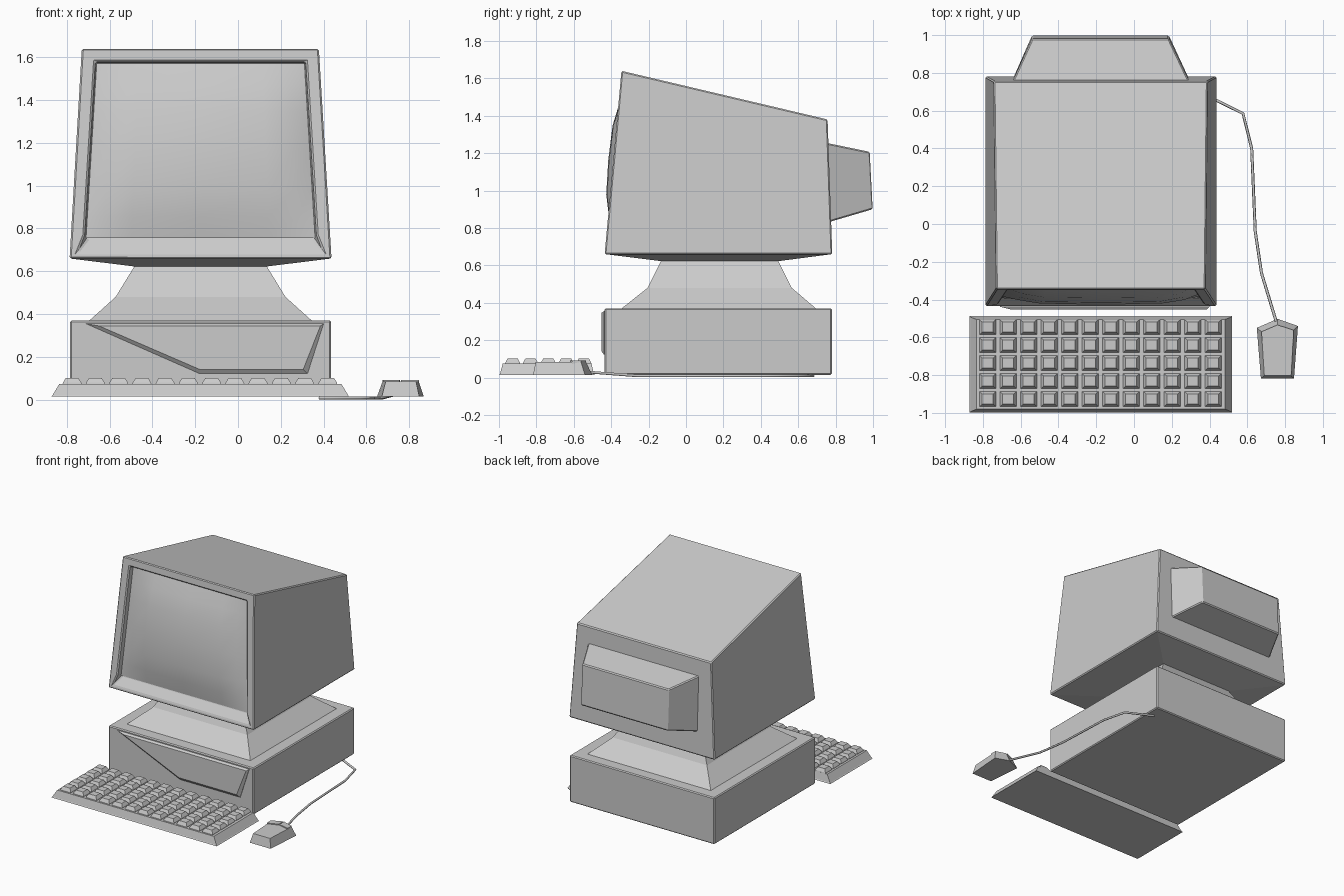
import bpy, bmesh

CX = -0.175  # centre line of the computer


def make(name, verts, faces, bevel=0.0, smooth=False):
    me = bpy.data.meshes.new(name)
    me.from_pydata(verts, [], faces)
    bm = bmesh.new()
    bm.from_mesh(me)
    bmesh.ops.recalc_face_normals(bm, faces=bm.faces)
    bm.to_mesh(me)
    bm.free()
    ob = bpy.data.objects.new(name, me)
    bpy.context.collection.objects.link(ob)
    if smooth:
        me.polygons.foreach_set("use_smooth", [True] * len(me.polygons))
    if bevel:
        m = ob.modifiers.new("bevel", "BEVEL")
        m.width, m.segments, m.limit_method = bevel, 1, "ANGLE"
    return ob


def loft(name, rings, bevel=0.0):
    """Skin equal-length rings of points and cap both ends."""
    n = len(rings[0])
    verts = [p for r in rings for p in r]
    faces = [list(range(n)), list(range(len(verts) - n, len(verts)))]
    for k in range(len(rings) - 1):
        for i in range(n):
            j = (i + 1) % n
            faces.append([k * n + i, k * n + j, (k + 1) * n + j, (k + 1) * n + i])
    return make(name, verts, faces, bevel)


def rect(x0, x1, y0, y1, z):
    return [(x0, y0, z), (x1, y0, z), (x1, y1, z), (x0, y1, z)]


def front(x, z, depth=0.0):
    """Point on the leaning monitor face."""
    return (x, -0.435 + 0.09 * (z - 0.66) / 0.98 + depth, z)


# Monitor shell with recessed, sill-bottomed opening
opening = [(-0.668, 1.58), (-0.718, 0.77), (-0.752, 0.685),
           (0.402, 0.685), (0.368, 0.77), (0.318, 1.58)]
floor = [(-0.66, 1.572), (-0.708, 0.77), (-0.70, 0.752),
         (0.35, 0.752), (0.358, 0.77), (0.31, 1.572)]
verts = [front(-0.73, 1.64), front(-0.787, 0.66), front(0.437, 0.66), front(0.378, 1.64),
         (-0.743, 0.757, 1.38), (-0.787, 0.782, 0.66), (0.437, 0.782, 0.66), (0.39, 0.757, 1.38)]
verts += rect(-0.48, 0.13, -0.13, 0.49, 0.622)
verts += [front(*p) for p in opening] + [front(*p, 0.045) for p in floor]
faces = [[0, 1, 5, 4], [3, 7, 6, 2], [0, 4, 7, 3], [4, 5, 6, 7],
         [1, 2, 9, 8], [2, 6, 10, 9], [6, 5, 11, 10], [5, 1, 8, 11], [8, 9, 10, 11],
         [0, 3, 17, 12], [0, 12, 13, 14, 1], [1, 14, 15, 2], [2, 15, 16, 17, 3],
         [18, 19, 20, 21, 22, 23]]
for i in range(6):
    j = (i + 1) % 6
    faces.append([12 + i, 12 + j, 18 + j, 18 + i])
make("monitor_shell", verts, faces, 0.007)

# Bulging glass screen
us = [-1, -0.85, -0.6, 0, 0.6, 0.85, 1]
vs = [-1, -0.75, -0.45, 0, 0.45, 0.75, 1]
hu = [0, 0.55, 0.93, 1, 0.93, 0.55, 0]
hv = [0, 0.48, 0.9, 1, 0.9, 0.48, 0]
verts, faces = [], []
for a, v in enumerate(vs):
    z = 1.163 + 0.408 * v
    half = 0.51 - 0.025 * v
    for b, u in enumerate(us):
        verts.append(front(CX + half * u, z, 0.035 - 0.062 * hu[b] * hv[a]))
for a in range(6):
    for b in range(6):
        k = a * 7 + b
        faces.append([k, k + 1, k + 8, k + 7])
glass = make("screen", verts, faces, smooth=True)

# Tube housing on the back
loft("rear_housing", [
    [(-0.645, 0.76, 0.83), (0.295, 0.76, 0.83), (0.295, 0.75, 1.255), (-0.645, 0.75, 1.255)],
    [(-0.54, 0.998, 0.90), (0.185, 0.998, 0.90), (0.185, 0.982, 1.207), (-0.54, 0.982, 1.207)],
], 0.007)

# Flared stand and desktop case
loft("stand", [rect(-0.70, 0.35, -0.35, 0.70, 0.365),
               rect(-0.572, 0.222, -0.205, 0.565, 0.48),
               rect(-0.48, 0.13, -0.13, 0.49, 0.63)])
loft("case", [rect(-0.785, 0.435, -0.435, 0.78, 0.015),
              rect(-0.785, 0.435, -0.435, 0.78, 0.37)], 0.007)

# Raised slanted panel on the case front
outer = [(-0.71, 0.355), (-0.18, 0.122), (0.325, 0.122), (0.40, 0.355)]
inner = [(-0.65, 0.345), (-0.18, 0.142), (0.305, 0.142), (0.385, 0.345)]
loft("front_panel", [[(x, -0.425, z) for x, z in outer],
                     [(x, -0.438, z) for x, z in outer],
                     [(x, -0.453, z) for x, z in inner]])

# Keyboard body and keys
loft("keyboard_body", [rect(-0.872, 0.52, -0.998, -0.488, 0.015),
                       rect(-0.866, 0.514, -0.994, -0.493, 0.022),
                       rect(-0.835, 0.483, -0.98, -0.505, 0.074)])
for r in range(5):
    for c in range(12):
        x, y = -0.775 + 0.1086 * c, -0.546 - 0.0952 * r
        loft(f"key_{r}_{c}", [rect(x - 0.045, x + 0.045, y - 0.041, y + 0.041, 0.07),
                              rect(x - 0.043, x + 0.043, y - 0.039, y + 0.039, 0.08),
                              rect(x - 0.029, x + 0.029, y - 0.027, y + 0.027, 0.102)])

# Mouse body and two buttons
base = [(0.672, -0.818), (0.847, -0.818), (0.868, -0.54), (0.76, -0.502), (0.65, -0.55)]
top = [(0.69, -0.803), (0.832, -0.803), (0.845, -0.61), (0.758, -0.59), (0.678, -0.62)]
nose = [(0.675, -0.57), (0.845, -0.562), (0.76, -0.535)]
loft("mouse_body", [[(x, y, 0.015) for x, y in base],
                    [(x, y, 0.084) for x, y in top[:2] + [nose[1], nose[2], nose[0]]]])
for side, a, b in (("left", top[4], nose[0]), ("right", top[2], nose[1])):
    dx = -0.003 if side == "left" else 0.003
    pts = [a, (top[3][0] + dx, top[3][1]), (nose[2][0] + dx, nose[2][1]), b]
    loft(f"mouse_button_{side}", [[(x, y, z) for x, y in pts] for z in (0.07, 0.091)])

# Mouse cable
path = [(0.38, 0.68), (0.43, 0.658), (0.577, 0.585), (0.623, 0.4),
        (0.642, -0.04), (0.675, -0.26), (0.757, -0.53)]
cu = bpy.data.curves.new("mouse_cable", "CURVE")
cu.dimensions, cu.bevel_depth, cu.bevel_resolution = "3D", 0.008, 1
cu.use_fill_caps = True
sp = cu.splines.new("POLY")
sp.points.add(len(path) - 1)
for p, (x, y) in zip(sp.points, path):
    p.co = (x, y, 0.009, 1)
sp.points[-1].co.z = 0.03
bpy.context.collection.objects.link(bpy.data.objects.new("mouse_cable", cu))
